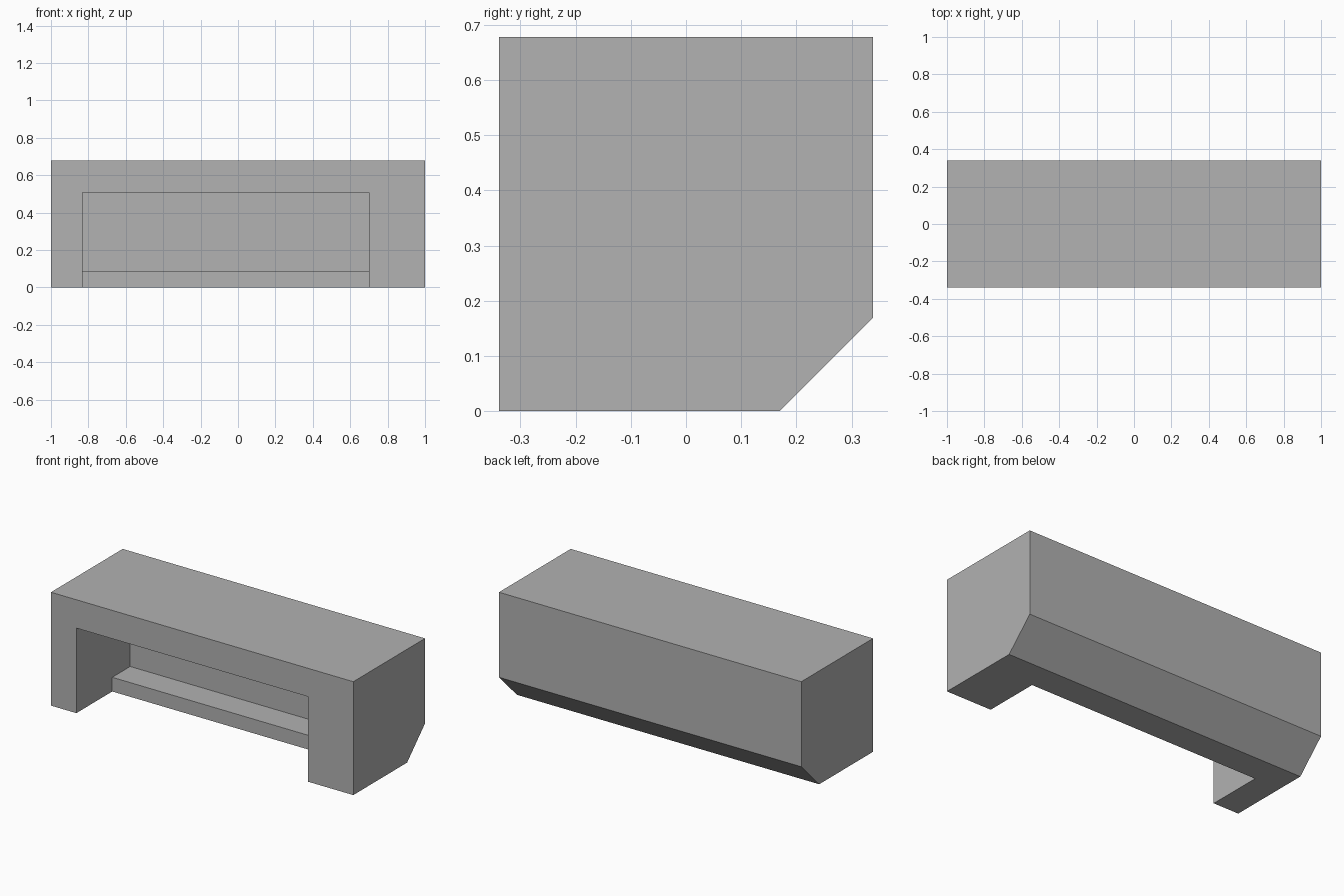
import bpy
import bmesh

# Remove the default cube
cube = bpy.data.objects.get("Cube")
if cube:
    bpy.data.objects.remove(cube, do_unlink=True)

HEIGHT = 0.678
HALF = HEIGHT / 2        # half of the depth
QUARTER = HEIGHT / 4     # chamfer and wall size
STEP = HEIGHT / 8        # height of the inner ledge
OUT = 0.1                # how far the cutter pokes out

# Flat grey material
grey = bpy.data.materials.new("plain grey")
grey.use_nodes = True
colour = (0.445, 0.445, 0.445, 1)
grey.diffuse_color = colour
grey.node_tree.nodes["Principled BSDF"].inputs["Base Color"].default_value = colour


def extrude_profile(name, profile, x0, x1):
    """Extrude a (y, z) profile along x into a closed solid."""
    bm = bmesh.new()
    face = bm.faces.new([bm.verts.new((x0, y, z)) for y, z in profile])
    result = bmesh.ops.extrude_face_region(bm, geom=[face])
    moved = [v for v in result["geom"] if isinstance(v, bmesh.types.BMVert)]
    bmesh.ops.translate(bm, verts=moved, vec=(x1 - x0, 0, 0))
    bmesh.ops.recalc_face_normals(bm, faces=bm.faces)
    mesh = bpy.data.meshes.new(name)
    bm.to_mesh(mesh)
    bm.free()
    mesh.materials.append(grey)
    obj = bpy.data.objects.new(name, mesh)
    bpy.context.collection.objects.link(obj)
    return obj


# Main block with the lower back edge chamfered
body = extrude_profile("block_body", [
    (-HALF, 0), (QUARTER, 0), (HALF, QUARTER), (HALF, HEIGHT), (-HALF, HEIGHT),
], -1, 1)

# Front opening, open below, with a ledge left at the back
cutter = extrude_profile("opening_cutter", [
    (-HALF - OUT, -OUT), (0, -OUT), (0, STEP), (QUARTER, STEP),
    (QUARTER, HEIGHT - QUARTER), (-HALF - OUT, HEIGHT - QUARTER),
], -0.832, 0.7)
cutter.hide_render = True

# Cut the opening, then discard the cutter
cut = body.modifiers.new("opening", 'BOOLEAN')
cut.operation = 'DIFFERENCE'
cut.solver = 'EXACT'
cut.object = cutter
bpy.context.view_layer.update()
bpy.context.view_layer.objects.active = body
bpy.ops.object.modifier_apply(modifier=cut.name)
bpy.data.objects.remove(cutter, do_unlink=True)
